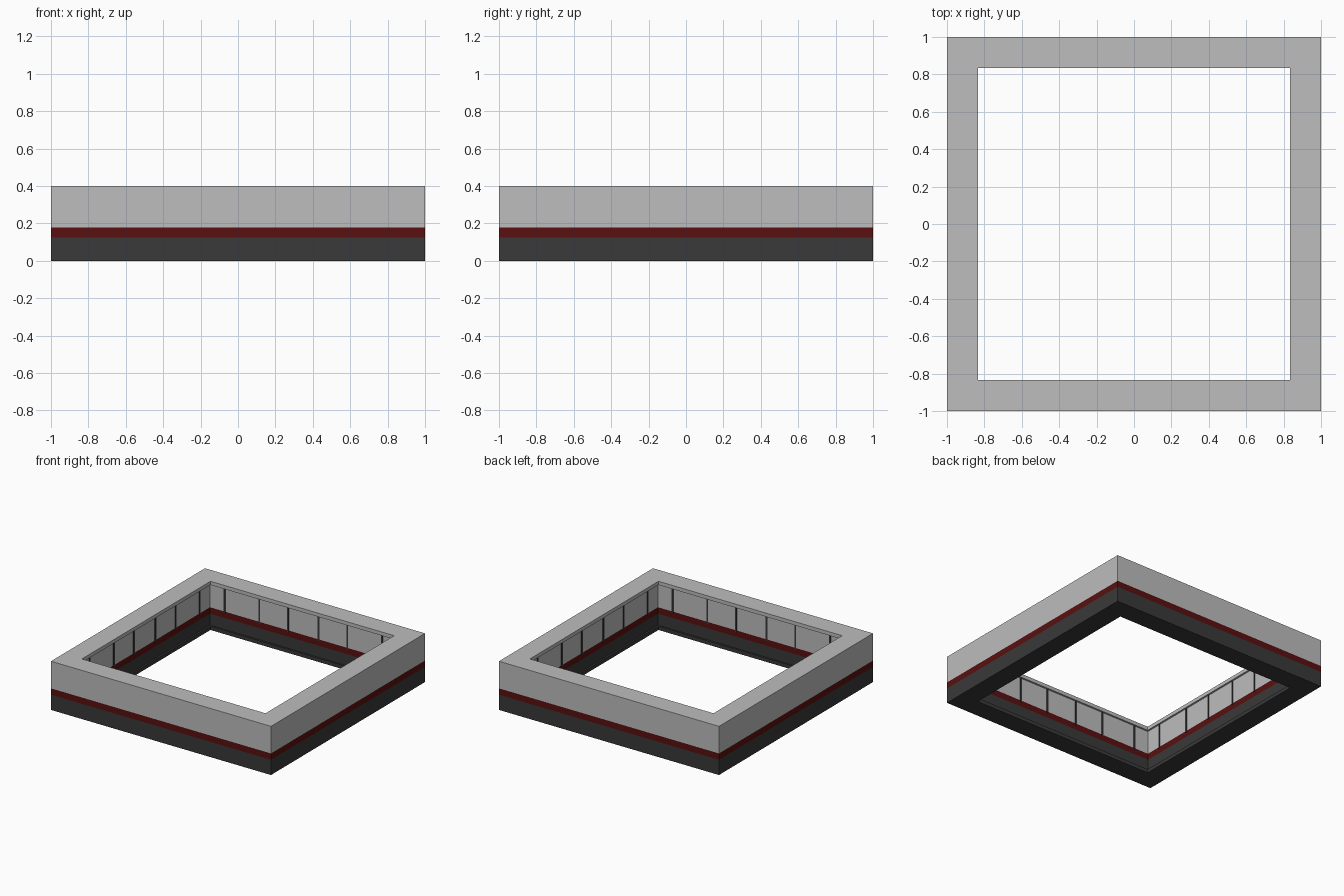
import bpy, bmesh
from math import pi
from mathutils import Matrix

if "Cube" in bpy.data.objects:
    bpy.data.objects.remove(bpy.data.objects["Cube"])


def mat(name, c):
    m = bpy.data.materials.new(name)
    m.diffuse_color = (*c, 1)
    m.use_nodes = True
    m.node_tree.nodes["Principled BSDF"].inputs["Base Color"].default_value = m.diffuse_color
    return m


GRAY = mat("light gray", (0.51, 0.51, 0.51))
RED = mat("dark red", (0.10, 0.005, 0.005))
DARK = mat("charcoal", (0.041, 0.041, 0.041))


def obj(name, bm, m):
    bmesh.ops.recalc_face_normals(bm, faces=bm.faces)
    me = bpy.data.meshes.new(name)
    bm.to_mesh(me)
    bm.free()
    me.materials.append(m)
    o = bpy.data.objects.new(name, me)
    bpy.context.collection.objects.link(o)
    return o


def ring(name, profile, m):
    """Sweep an open or closed (radius, z) profile around the square plan."""
    bm = bmesh.new()
    corners = [(-1, -1), (1, -1), (1, 1), (-1, 1)]
    loops = [[bm.verts.new((sx * r, sy * r, z)) for r, z in profile] for sx, sy in corners]
    n = len(profile)
    for k in range(4):
        a, b = loops[k], loops[(k + 1) % 4]
        for i in range(n):
            j = (i + 1) % n
            bm.faces.new((a[i], b[i], b[j], a[j]))
    return obj(name, bm, m)


IN, WALL, OUT = 0.835, 0.85, 1.0
# dark base with a bottom lip, red stripe, gray wall with a top lip
ring("base_wall", [(OUT, 0), (OUT, 0.125), (WALL, 0.125), (WALL, 0.03), (IN, 0.03), (IN, 0)], DARK)
ring("stripe", [(OUT, 0.125), (OUT, 0.177), (WALL, 0.177), (WALL, 0.125)], RED)
ring("upper_wall", [(OUT, 0.177), (OUT, 0.4), (IN, 0.4), (IN, 0.37), (WALL, 0.37), (WALL, 0.177)], GRAY)

# thin dark seams between the inner wall panels
bm = bmesh.new()
for k in range(4):
    for x in (-0.715, -0.4, -0.14, 0.14, 0.4, 0.715):
        M = (Matrix.Rotation(k * pi / 2, 4, 'Z')
             @ Matrix.Translation((x, WALL - 0.001, 0.2675))
             @ Matrix.Diagonal((0.014, 0.008, 0.205, 1)))
        bmesh.ops.create_cube(bm, size=1, matrix=M)
obj("panel_seams", bm, DARK)
